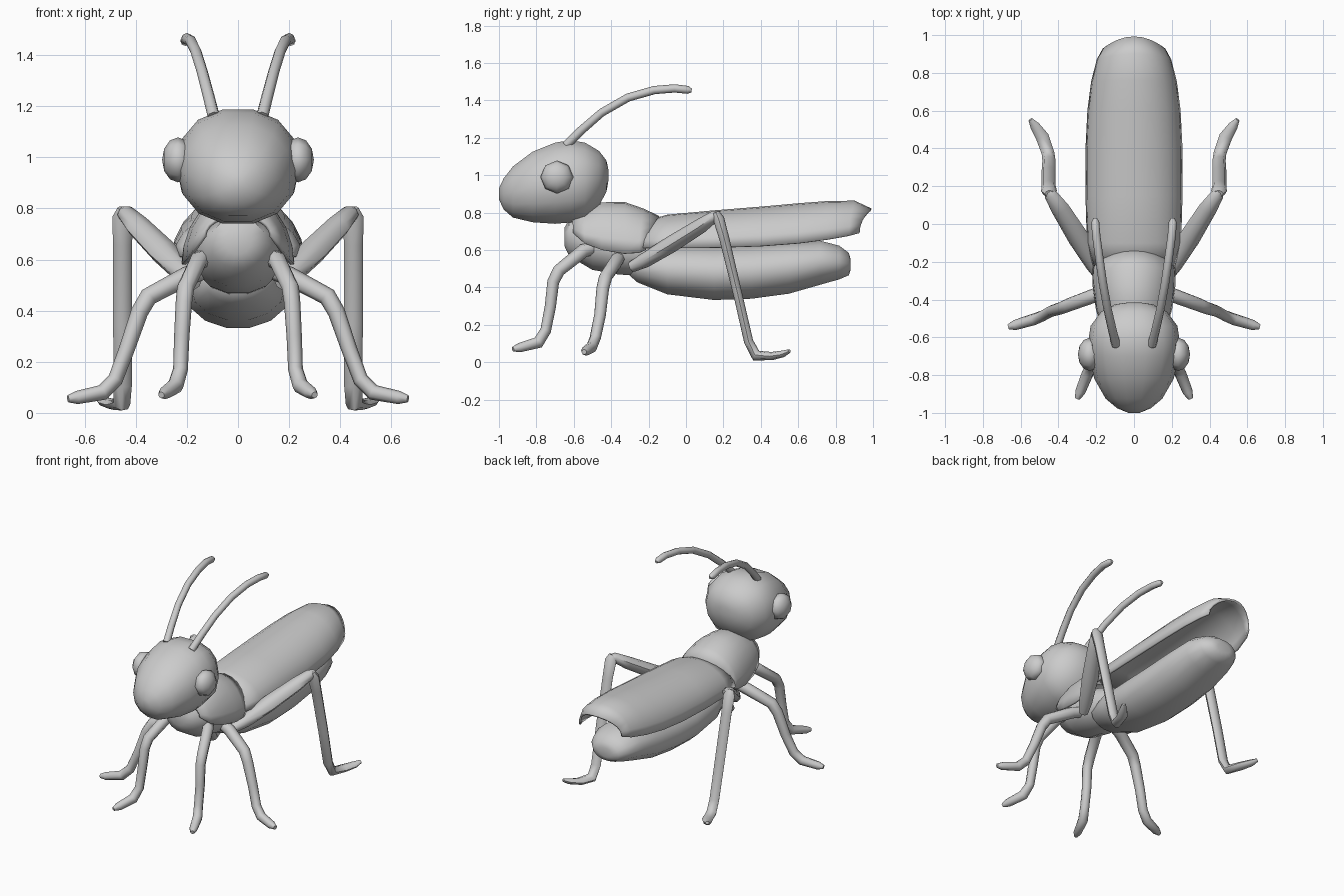
import bpy, bmesh, math
from mathutils import Vector


def build(name, rings, closed=True, caps=True, thickness=0, angle=50):
    """Skin a list of point rings into a smooth-shaded object."""
    bm = bmesh.new()
    rows = [[bm.verts.new(p) for p in r] for r in rings]
    n = len(rows[0])
    for a, b in zip(rows, rows[1:]):
        for i in range(n if closed else n - 1):
            j = (i + 1) % n
            bm.faces.new((a[i], a[j], b[j], b[i]))
    if caps:
        bm.faces.new(rows[0][::-1])
        bm.faces.new(rows[-1])
    bmesh.ops.recalc_face_normals(bm, faces=bm.faces)
    me = bpy.data.meshes.new(name)
    bm.to_mesh(me)
    bm.free()
    ob = bpy.data.objects.new(name, me)
    bpy.context.collection.objects.link(ob)
    if thickness:
        m = ob.modifiers.new("thickness", 'SOLIDIFY')
        m.thickness = thickness
        m.offset = 0
    bpy.ops.object.select_all(action='DESELECT')
    ob.select_set(True)
    bpy.context.view_layer.objects.active = ob
    bpy.ops.object.shade_smooth_by_angle(angle=math.radians(angle))
    return ob


def body(name, rows, n=14, power=1.0):
    """Oval sections along y: (y, centre z, half width, half height)."""
    def s(v):
        return math.copysign(abs(v) ** power, v)
    ang = [2 * math.pi * i / n for i in range(n)]
    return build(name, [[(w * s(math.cos(t)), y, z + h * s(math.sin(t))) for t in ang]
                        for y, z, w, h in rows])


def shell(name, rows, n=12):
    """Open arches along y: (y, half width, top z, edge z, y shift at the edges)."""
    rings = []
    for y, w, zt, zb, dy in rows:
        ring = []
        for i in range(n + 1):
            t = math.pi * i / n
            c, s = math.cos(t), math.sin(t)
            ring.append((w * c, y + dy * c * c, zb + (zt - zb) * s ** 0.95))
        rings.append(ring)
    return build(name, rings, closed=False, caps=False, thickness=0.014, angle=60)


def tube(name, path, ref, n=8):
    """Limb through (x, y, z, radius along ref, other radius), on both sides."""
    pts = [Vector(p[:3]) for p in path]
    rings = []
    for i, p in enumerate(pts):
        before = (p - pts[i - 1]).normalized() if i else Vector()
        after = (pts[i + 1] - p).normalized() if i < len(pts) - 1 else Vector()
        d = (before + after).normalized()
        a = Vector(ref)
        a = (a - d * a.dot(d)).normalized()
        b = d.cross(a)
        ra, rb = path[i][3:]
        rings.append([p + a * ra * math.cos(2 * math.pi * k / n)
                      + b * rb * math.sin(2 * math.pi * k / n) for k in range(n)])
    for side, label in ((1, "right"), (-1, "left")):
        build(f"{label}_{name}", [[(side * v.x, v.y, v.z) for v in r] for r in rings])


# Head
body("head", [(-1.0, .9, .03, .03), (-.975, .9, .09, .085), (-.925, .91, .15, .14),
              (-.82, .937, .21, .193), (-.7, .957, .237, .222), (-.62, .967, .242, .225),
              (-.54, .966, .23, .213), (-.465, .983, .175, .15),
              (-.425, .995, .10, .085), (-.415, 1.0, .03, .03)], power=.92)

# Compound eyes
for side, label in ((1, "right"), (-1, "left")):
    bpy.ops.mesh.primitive_uv_sphere_add(segments=8, ring_count=6, radius=1,
                                         location=(side * .235, -.69, .99))
    eye = bpy.context.object
    eye.name = label + "_eye"
    eye.rotation_euler = (0, math.pi / 2, 0)
    eye.scale = (.088, .088, .062)
    bpy.ops.object.shade_smooth_by_angle(angle=math.radians(60))

# Antennae
tube("antenna", [(.095, -.64, 1.16, .024, .024), (.115, -.56, 1.24, .023, .023),
                 (.14, -.45, 1.335, .022, .022), (.165, -.31, 1.415, .022, .022),
                 (.185, -.17, 1.455, .022, .022), (.2, -.06, 1.464, .022, .022),
                 (.205, .01, 1.456, .021, .021), (.205, .03, 1.452, .01, .01)], (1, 0, 0))

# Thorax and the saddle shield over it
body("thorax", [(-.65, .67, .05, .05), (-.625, .665, .11, .10), (-.5, .635, .16, .145),
                (-.36, .605, .175, .14), (-.22, .585, .16, .125), (-.1, .58, .10, .08)])
shell("thorax_shield", [(-.61, .13, .77, .69, .01), (-.54, .17, .815, .635, 0),
                        (-.45, .195, .848, .6, 0), (-.33, .212, .85, .58, 0),
                        (-.23, .214, .815, .585, -.02), (-.145, .207, .775, .6, -.07)])

# Abdomen
body("abdomen", [(-.31, .52, .06, .05), (-.26, .51, .13, .085), (-.1, .49, .185, .13),
                 (.15, .475, .207, .146), (.35, .482, .207, .146), (.55, .503, .2, .14),
                 (.72, .532, .18, .12), (.82, .533, .145, .092),
                 (.87, .525, .10, .062), (.88, .522, .05, .03)])

# Folded wing cover
shell("wing_cover", [(-.24, .205, .74, .61, 0), (-.1, .243, .782, .61, 0),
                     (.15, .25, .805, .612, 0), (.4, .25, .825, .62, 0),
                     (.6, .24, .843, .635, 0), (.76, .22, .855, .655, -.005),
                     (.9, .19, .857, .675, -.03), (.99, .16, .815, .69, -.065)])

# Front legs
tube("front_leg", [(.12, -.50, .61, .035, .035), (.155, -.55, .595, .037, .037),
                   (.205, -.68, .49, .034, .034), (.212, -.71, .43, .032, .032),
                   (.22, -.725, .3, .03, .03), (.225, -.75, .17, .029, .029),
                   (.245, -.79, .105, .032, .032), (.285, -.89, .078, .027, .025),
                   (.30, -.925, .07, .013, .013)], (1, 0, 0))

# Middle legs
tube("middle_leg", [(.13, -.36, .56, .036, .036), (.2, -.375, .535, .038, .038),
                    (.35, -.43, .455, .036, .036), (.385, -.445, .395, .034, .034),
                    (.435, -.46, .25, .031, .031), (.48, -.485, .13, .03, .03),
                    (.53, -.505, .08, .031, .031), (.63, -.535, .06, .027, .026),
                    (.665, -.545, .055, .014, .014)], (0, 1, 0))

# Jumping hind legs: thigh, then shin with foot
tube("hind_thigh", [(.17, -.29, .51, .03, .03), (.21, -.22, .545, .045, .04),
                    (.29, -.08, .63, .058, .045), (.39, .08, .73, .05, .04),
                    (.44, .155, .782, .036, .03), (.45, .175, .79, .02, .018)], (1, 0, 0))
tube("hind_shin", [(.447, .16, .80, .025, .02), (.45, .175, .765, .042, .03),
                   (.452, .205, .66, .037, .027), (.452, .28, .35, .037, .024),
                   (.45, .335, .11, .035, .025), (.455, .375, .035, .034, .03),
                   (.485, .46, .033, .035, .022), (.525, .52, .045, .026, .018),
                   (.548, .553, .06, .012, .01)], (1, 0, 0))
